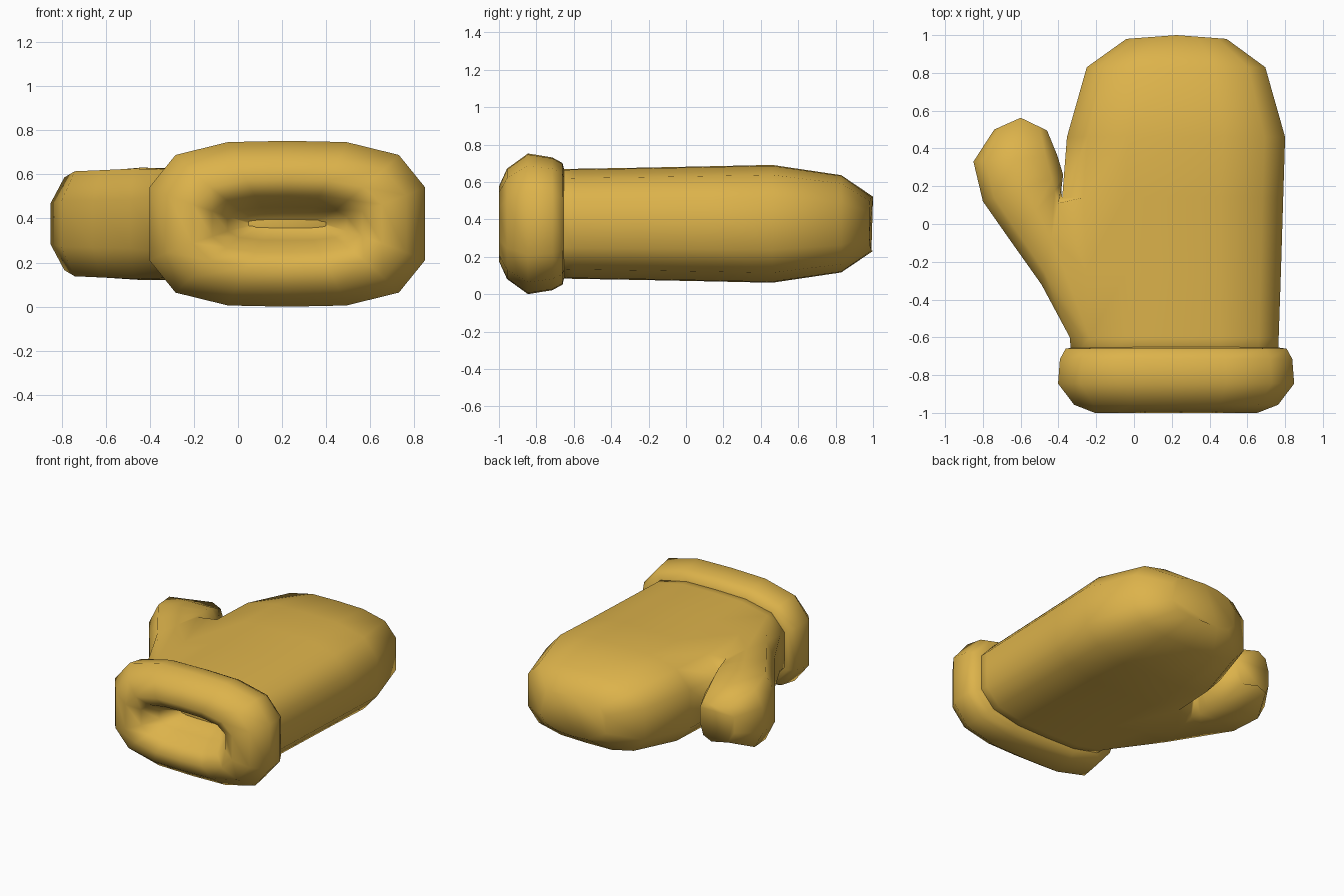
import bpy, bmesh

if "Cube" in bpy.data.objects:
    bpy.data.objects.remove(bpy.data.objects["Cube"])

ZC = 0.376  # mid height of the whole mitten

gold = bpy.data.materials.new("golden_yellow")
gold.diffuse_color = (0.72, 0.45, 0.07, 1)
gold.use_nodes = True
gold.node_tree.nodes["Principled BSDF"].inputs["Base Color"].default_value = gold.diffuse_color

# rounded 14-sided cross-section (u across, w up), starting on the left side
TOP = [(-1, .44), (-.81, .83), (-.43, .985), (0, 1), (.43, .985), (.81, .83), (1, .44)]
SECTION = TOP + [(u, -w) for u, w in reversed(TOP)]
# 10-sided thumb section: top, inner side, bottom, outer side
THUMB = [(-.72, 1), (0, 1.02), (.72, 1), (1, .44), (1, -.44),
         (.72, -1), (0, -1.02), (-.72, -1), (-1, -.44), (-1, .44)]


def ring(bm, y, xl, xr, hz, bulge=0):
    cx, hw = (xl + xr) / 2, (xr - xl) / 2
    return [bm.verts.new((cx + u * hw, y + bulge * (1 - abs(u)), ZC + w * hz))
            for u, w in SECTION]


def bridge(bm, a, b, skip=()):
    n = len(a)
    for k in range(n):
        if k not in skip:
            bm.faces.new((a[k], a[(k + 1) % n], b[(k + 1) % n], b[k]))


def finish(bm, name):
    bmesh.ops.recalc_face_normals(bm, faces=bm.faces)
    me = bpy.data.meshes.new(name)
    bm.to_mesh(me)
    bm.free()
    me.materials.append(gold)
    for p in me.polygons:
        p.use_smooth = True
    ob = bpy.data.objects.new(name, me)
    bpy.context.collection.objects.link(ob)
    return ob


# hand: lofted rings (y, left, right, half height, bulge)
bm = bmesh.new()
hand = [ring(bm, *r) for r in [
    (-.72, -.33, .765, .29), (-.60, -.34, .766, .294), (-.25, -.36, .778, .30),
    (.14, -.38, .79, .308), (.46, -.355, .80, .315), (.83, -.25, .695, .26),
    (.98, -.04, .49, .145, .02)]]
for i in range(len(hand) - 1):
    # leave a hole on the left side for the thumb
    bridge(bm, hand[i], hand[i + 1], skip=(12, 13, 0) if i in (1, 2) else ())
bm.faces.new(hand[-1])
bm.faces.new(hand[0])

# thumb: grown from the side hole (outer point, inner point, half height, bulge)
a, b, c = hand[1:4]
prev = [a[1], b[1], c[1], c[0], c[13], c[12], b[12], a[12], a[13], a[0]]
for (ox, oy), (ix, iy), hz, bulge in [
        ((-.49, -.32), (-.385, .18), .25, 0),
        ((-.66, -.08), (-.38, .22), .243, 0),
        ((-.80, .12), (-.375, .26), .238, 0),
        ((-.85, .33), (-.405, .36), .21, 0),
        ((-.74, .50), (-.46, .495), .13, .065)]:
    cur = []
    for u, w in THUMB:
        t = (u + 1) / 2
        cur.append(bm.verts.new((ox + (ix - ox) * t,
                                 oy + (iy - oy) * t + bulge * (1 - abs(u)),
                                 ZC + w * hz)))
    bridge(bm, prev, cur)
    prev = cur
bm.faces.new(prev)
finish(bm, "mitten_hand")

# cuff: puffy rolled band with a pinched opening (y, half width, half height)
bm = bmesh.new()
cuff = [ring(bm, y, .223 - hw, .223 + hw, hz) for y, hw, hz in [
    (-.70, .16, .01), (-.84, .27, .075), (-.95, .34, .13), (-1.0, .43, .20),
    (-.957, .54, .295), (-.845, .625, .376), (-.715, .615, .355),
    (-.66, .585, .325), (-.647, .49, .27)]]
for p, q in zip(cuff, cuff[1:]):
    bridge(bm, p, q)
bm.faces.new(cuff[0])
bm.faces.new(cuff[-1])
finish(bm, "cuff")
